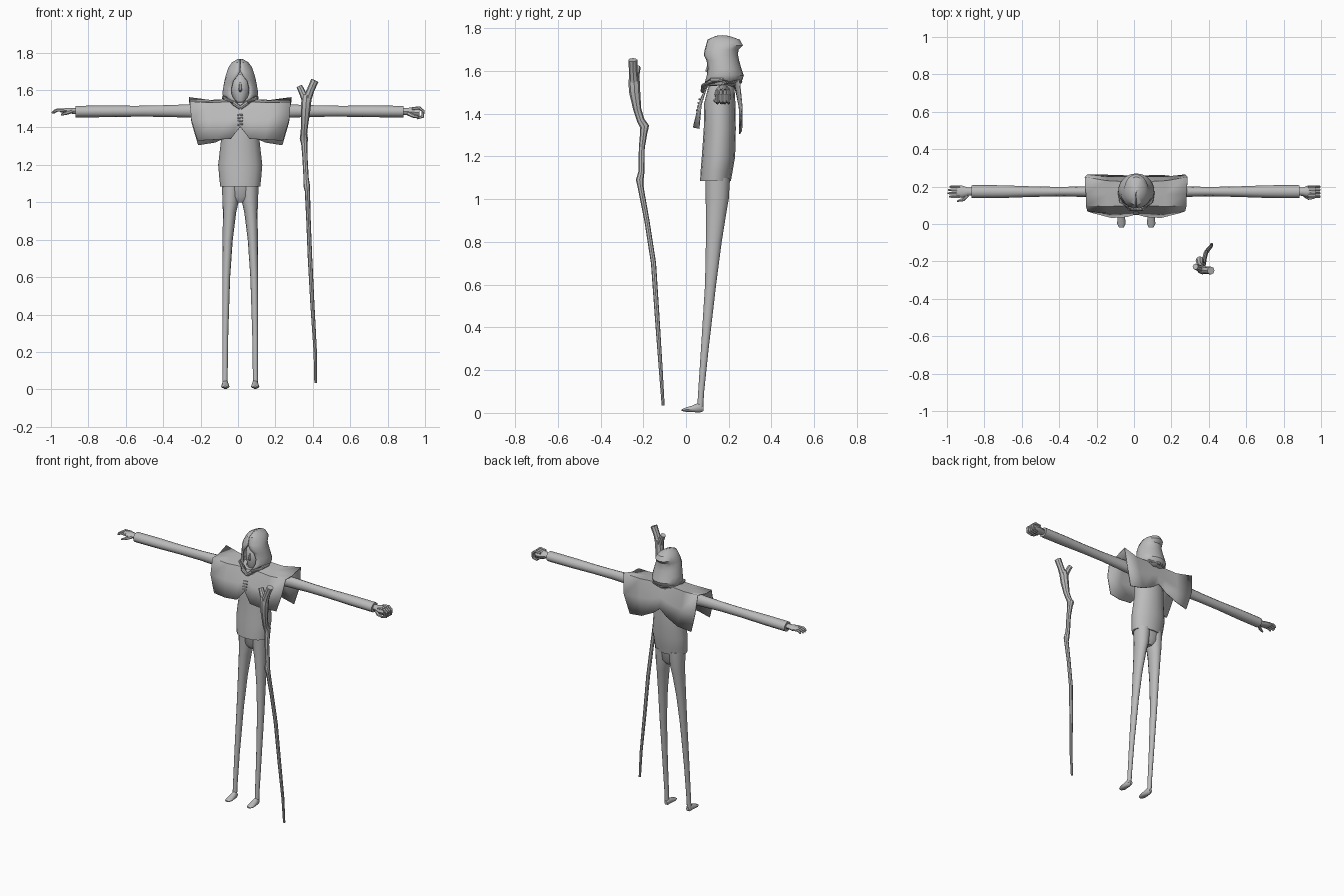
import bpy, bmesh, math
from mathutils import Vector

CX = 0.012  # the figure's centre line
grey = bpy.data.materials.new("plain_grey")
grey.diffuse_color = (0.5, 0.5, 0.5, 1)


def finish(name, bm, angle=40, thick=0):
    bmesh.ops.recalc_face_normals(bm, faces=bm.faces)
    me = bpy.data.meshes.new(name)
    bm.to_mesh(me)
    bm.free()
    ob = bpy.data.objects.new(name, me)
    bpy.context.collection.objects.link(ob)
    me.materials.append(grey)
    if thick:
        mod = ob.modifiers.new("thickness", "SOLIDIFY")
        mod.thickness = thick
        mod.offset = 0
    bpy.ops.object.select_all(action="DESELECT")
    ob.select_set(True)
    bpy.context.view_layer.objects.active = ob
    bpy.ops.object.shade_smooth_by_angle(angle=math.radians(angle))
    return ob


def loft(name, rings, closed=True, caps=True, angle=40, thick=0):
    """Skin a list of point rings."""
    bm = bmesh.new()
    vs = [[bm.verts.new(p) for p in r] for r in rings]
    n = len(rings[0])
    for a, b in zip(vs, vs[1:]):
        for i in range(n if closed else n - 1):
            j = (i + 1) % n
            bm.faces.new((a[i], a[j], b[j], b[i]))
    if caps:
        bm.faces.new(vs[0])
        bm.faces.new(vs[-1])
    return finish(name, bm, angle, thick)


def ring(c, u, v, n=12):
    c, u, v = Vector(c), Vector(u), Vector(v)
    return [c + u * math.cos(2 * math.pi * i / n) + v * math.sin(2 * math.pi * i / n)
            for i in range(n)]


def tube(name, path, n=8):
    """Round tube through (x, y, z, radius) points."""
    pts = [Vector(p[:3]) for p in path]
    rings = []
    for i, p in enumerate(pts):
        t = (pts[min(i + 1, len(pts) - 1)] - pts[max(i - 1, 0)]).normalized()
        ref = Vector((0, 1, 0)) if abs(t.y) < 0.8 else Vector((0, 0, 1))
        u = t.cross(ref).normalized()
        rings.append(ring(p, u * path[i][3], t.cross(u) * path[i][3], n))
    return loft(name, rings)


def column(name, rows, n=16):
    """Upright loft from (z, x, y, rx, ry) rows."""
    return loft(name, [ring((x, y, z), (rx, 0, 0), (0, ry, 0), n) for z, x, y, rx, ry in rows])


# legs and feet
LEG = [(0.02, .082, .066, .014, .014), (0.1, .081, .071, .014, .014), (0.3, .080, .088, .016, .018),
       (0.6, .075, .115, .021, .026), (0.8, .067, .130, .027, .037), (0.95, .057, .142, .036, .049),
       (1.0, .052, .146, .043, .054), (1.1, .048, .148, .050, .058)]
FOOT = [(.082, .020, .010, .012), (.065, .026, .017, .026), (.03, .019, .021, .016),
        (0, .015, .022, .011), (-.02, .013, .012, .004)]
for s, side in ((-1, "left"), (1, "right")):
    column(side + "_leg", [(z, CX + s * o, y, rx, ry) for z, o, y, rx, ry in LEG], 12)
    loft(side + "_foot", [ring((CX + s * .08, y, z), (rx, 0, 0), (0, 0, rz), 10)
                          for y, z, rx, rz in FOOT])
column("hips", [(1.0, CX, .146, .03, .03), (1.03, CX, .146, .08, .05), (1.12, CX, .148, .097, .059)])

# tunic
column("tunic", [(1.085, CX, .138, .107, .072), (1.13, CX, .143, .112, .075),
                 (1.2, CX, .152, .118, .078), (1.33, CX, .158, .103, .075),
                 (1.45, CX, .158, .103, .073), (1.52, CX, .165, .088, .062),
                 (1.56, CX, .168, .04, .04)])

# sleeves
SLEEVE = [(.08, 1.49, .04, .045), (.25, 1.488, .029, .036), (.40, 1.488, .025, .031),
          (.55, 1.487, .028, .029), (.72, 1.486, .034, .031), (.86, 1.485, .035, .031),
          (.885, 1.485, .034, .031), (.886, 1.485, .022, .02)]
for s, side in ((-1, "left"), (1, "right")):
    k = 1 if s > 0 else .982
    loft(side + "_sleeve", [ring((s * x * k, .173, z), (0, ry, 0), (0, 0, rz), 12)
                            for x, z, ry, rz in SLEEVE])

# open left hand and closed right fist
def palm(name, rows):
    loft(name, [ring((x, .173, z), (0, ry, 0), (0, 0, rz), 10) for x, z, ry, rz in rows])

palm("left_palm", [(-.85, 1.485, .02, .018), (-.89, 1.489, .022, .016),
                   (-.92, 1.49, .033, .015), (-.95, 1.49, .03, .01)])
palm("right_palm", [(.87, 1.485, .02, .018), (.905, 1.485, .023, .02),
                    (.935, 1.482, .034, .028), (.97, 1.48, .032, .026)])
for i in range(4):
    y = .147 + i * .0175
    r = .0085
    tip = -.998 + abs(i - 1.3) * .008
    tube(f"left_finger_{i + 1}", [(-.93, y, 1.492, r), (-.965, y, 1.493, r),
                                  ((tip - .965) / 2, y, 1.488, r * .9), (tip, y, 1.478, r * .5)], 6)
    tube(f"right_finger_{i + 1}", [(.93, y, 1.5, r), (.97, y, 1.505, r), (.99, y, 1.488, r),
                                   (.987, y, 1.458, r), (.955, y, 1.45, r * .8)], 6)
tube("left_thumb", [(-.89, .155, 1.487, .011), (-.915, .13, 1.478, .010),
                    (-.945, .122, 1.468, .005)], 6)
tube("right_thumb", [(.91, .155, 1.475, .011), (.935, .138, 1.462, .010),
                     (.965, .14, 1.455, .006)], 6)

# shoulder cape: front hem over the shoulder to back hem, in columns out from the middle
CAPE = [
    (0, [(.055, 1.405), (.07, 1.47), (.10, 1.53), (.16, 1.54), (.22, 1.55), (.245, 1.47), (.255, 1.40)]),
    (.06, [(.04, 1.34), (.065, 1.44), (.10, 1.535), (.16, 1.55), (.225, 1.55), (.25, 1.45), (.257, 1.36)]),
    (.16, [(.035, 1.335), (.06, 1.44), (.095, 1.53), (.16, 1.54), (.23, 1.545), (.25, 1.43), (.26, 1.32)]),
    (.275, [(.06, 1.33), (.07, 1.44), (.10, 1.535), (.16, 1.535), (.25, 1.56), (.262, 1.43), (.25, 1.305)])]
NARROW = [.83, .95, .98, .98, 1, .95, .82]
cols = [[(CX + s * dx * f, y, z) for (y, z), f in zip(prof, NARROW)]
        for s, part in ((-1, CAPE[:0:-1]), (1, CAPE)) for dx, prof in part]
loft("cape", cols, closed=False, caps=False, angle=35, thick=.006)

# laces down the cape's front opening
for i in range(4):
    z = 1.415 + i * .017
    y = .055 + (z - 1.405) * .23 - .007
    tube(f"lace_{i + 1}", [(CX - .014, y, z, .004), (CX + .014, y, z + .003, .004)], 6)

# hood: (z, half width, front y, back y, half width of the face opening)
HOOD = [(1.53, .06, .085, .235, .014), (1.56, .088, .085, .262, .038), (1.58, .094, .088, .268, .046),
        (1.61, .09, .092, .257, .047), (1.65, .082, .09, .246, .036), (1.675, .076, .084, .241, .015),
        (1.70, .069, .090, .243, .001), (1.72, .062, .096, .264, .001),
        (1.745, .044, .102, .25, .001), (1.762, .016, .14, .20, .001)]
rings = []
for z, rx, yf, yb, gap in HOOD:
    a0 = math.asin(gap / rx)
    row = []
    for i in range(19):
        a = a0 + (2 * math.pi - 2 * a0) * i / 18
        row.append((CX + rx * math.sin(a), (yf + yb) / 2 - (yb - yf) / 2 * math.cos(a), z))
    rings.append(row)
rings.append([(CX, .17, 1.765)] * 19)
loft("hood", rings, closed=False, caps=False, angle=35, thick=.005)

# face and nose
column("face", [(1.525, CX, .13, .012, .012), (1.55, CX, .145, .036, .038),
                (1.60, CX, .155, .052, .052), (1.65, CX, .155, .048, .05),
                (1.685, CX, .155, .02, .02)])
tube("nose", [(CX, .108, 1.64, .005), (CX, .098, 1.60, .009), (CX, .108, 1.593, .006)], 6)

# collar folds meeting in a point under the chin
for s, side in ((-1, "left"), (1, "right")):
    tube(side + "_collar", [(CX, .078, 1.505, .010), (CX + s * .035, .082, 1.53, .012),
                            (CX + s * .08, .12, 1.557, .011), (CX + s * .09, .17, 1.56, .009),
                            (CX + s * .06, .235, 1.553, .009), (CX, .255, 1.55, .009)])

# gnarled staff with a forked top
tube("staff", [(.415, -.107, .035, .007), (.413, -.118, .2, .009), (.398, -.135, .45, .011),
               (.385, -.152, .70, .012), (.377, -.183, .90, .012), (.371, -.213, 1.06, .014),
               (.367, -.217, 1.09, .018), (.364, -.208, 1.13, .014), (.358, -.207, 1.24, .014),
               (.355, -.198, 1.31, .017), (.352, -.194, 1.34, .022), (.352, -.212, 1.37, .018),
               (.357, -.228, 1.42, .019), (.362, -.240, 1.50, .026), (.366, -.243, 1.55, .027),
               (.368, -.243, 1.575, .022)])
tube("staff_left_prong", [(.364, -.243, 1.54, .022), (.345, -.235, 1.585, .018),
                          (.328, -.228, 1.62, .016)])
tube("staff_right_prong", [(.366, -.243, 1.54, .024), (.388, -.247, 1.60, .020),
                           (.411, -.249, 1.652, .021)])
tube("staff_knot", [(.356, -.195, 1.325, .012), (.345, -.185, 1.345, .008)], 6)
